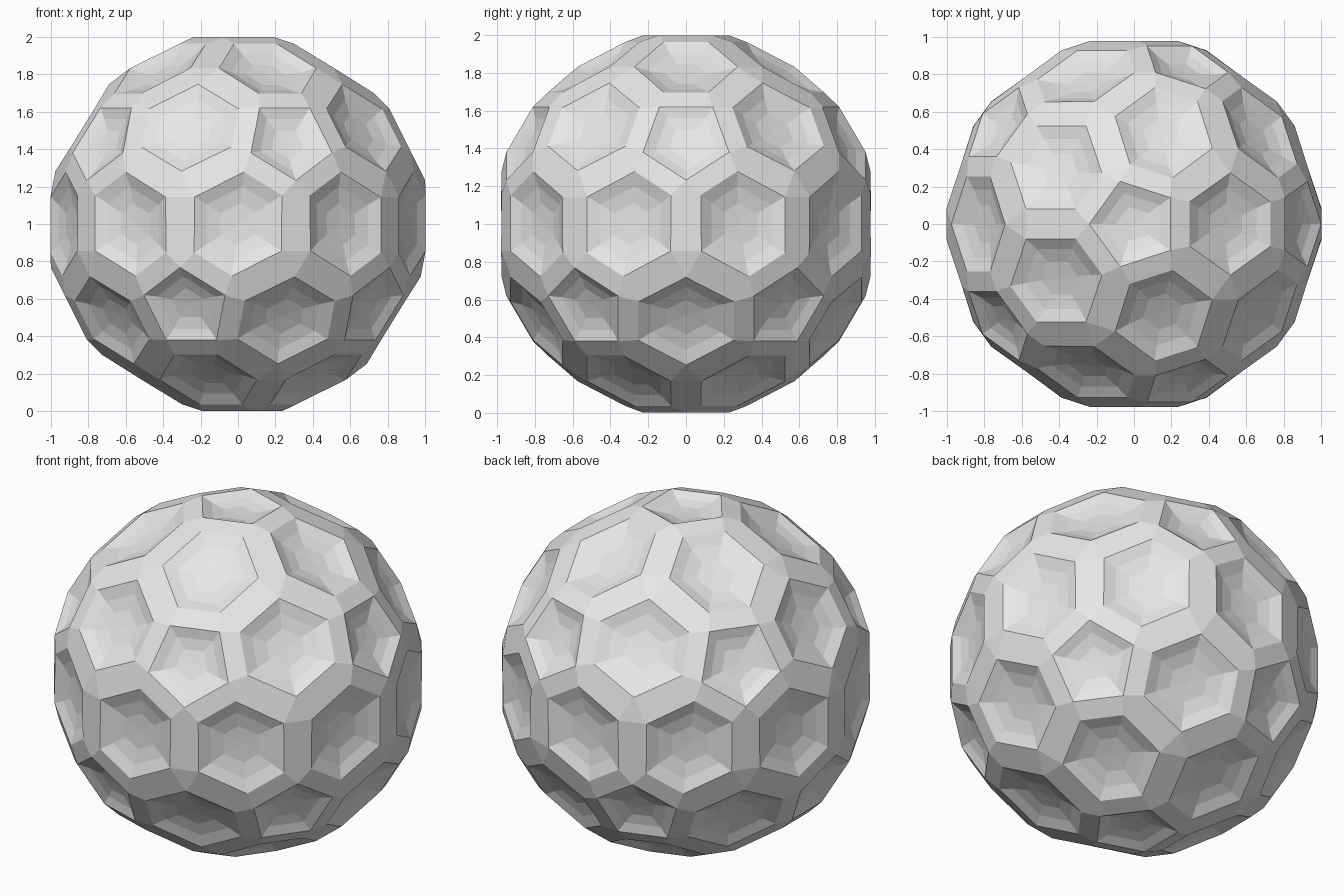
import bpy, bmesh
from math import sin, cos, radians, sqrt
from itertools import combinations
from mathutils import Vector

cube = bpy.data.objects.get("Cube")
if cube:
    bpy.data.objects.remove(cube)

# Material
grey = bpy.data.materials.new("light_grey")
grey.use_nodes = True
grey.diffuse_color = (0.8, 0.8, 0.8, 1)
grey.node_tree.nodes["Principled BSDF"].inputs["Base Color"].default_value = (0.8, 0.8, 0.8, 1)

# Icosahedron directions, one on the vertical axis
ring = [Vector((2 * cos(radians(72 * k)), 2 * sin(radians(72 * k)), 1)) / sqrt(5) for k in range(5)]
upper = [Vector((0, 0, 1))] + ring
axes = upper + [-v for v in upper]


def near(a, b):
    return a.dot(b) > 0.4


def swing(m, toward, angle, radius):
    """Point at an angle away from direction m, on a sphere."""
    side = (toward - m * toward.dot(m)).normalized()
    return (m * cos(radians(angle)) + side * sin(radians(angle))) * radius


def sort_round(points, m):
    u = (points[0] - m * points[0].dot(m)).normalized()
    v = m.cross(u)
    return sorted(points, key=lambda p: Vector((p.dot(u), p.dot(v))).angle_signed(Vector((1, 0))))


# Dimple rims: a pentagon at each corner, a hexagon at each edge middle
cells = []
for m in axes:
    pairs = combinations([a for a in axes if a is not m and near(a, m)], 2)
    rim = [swing(m, a + b, 13.5, 1.027) for a, b in pairs if near(a, b)]
    cells.append((m, sort_round(rim, m)))
for a, b in combinations(axes, 2):
    if near(a, b):
        m = (a + b).normalized()
        u = (a - b).normalized()
        v = m.cross(u)
        rim = [swing(m, v * s, 15.6, 1.016) for s in (-1, 1)]
        rim += [swing(m, u * s * 14.5 + v * t * 6.8, 16, 1.016) for s in (-1, 1) for t in (-1, 1)]
        cells.append((m, sort_round(rim, m)))

# Ribs: the hull between the rims, opened at each dimple
bm = bmesh.new()
owner = {}
rims = []
for i, (m, rim) in enumerate(cells):
    loop = [bm.verts.new(p) for p in rim]
    rims.append(loop)
    owner.update({v: i for v in loop})
bmesh.ops.convex_hull(bm, input=bm.verts[:])
caps = [f for f in bm.faces if len({owner[v] for v in f.verts}) == 1]
bmesh.ops.delete(bm, geom=caps, context='FACES_ONLY')

# Dimples: shallow dishes stepping in from each rim
for (m, _), rim in zip(cells, rims):
    n = len(rim)
    middle = sum((v.co for v in rim), Vector()) / n
    last = rim
    for scale, depth in ((0.72, 0.026), (0.4, 0.042)):
        step = [bm.verts.new(middle + (v.co - middle) * scale - m * depth) for v in rim]
        for i in range(n):
            j = (i + 1) % n
            bm.faces.new((last[i], last[j], step[j], step[i]))
        last = step
    tip = bm.verts.new(middle - m * 0.045)
    for i in range(n):
        bm.faces.new((last[i], last[(i + 1) % n], tip))

loose = [e for e in bm.edges if not e.link_faces]
bmesh.ops.delete(bm, geom=loose, context='EDGES')
bmesh.ops.recalc_face_normals(bm, faces=bm.faces[:])
bmesh.ops.translate(bm, verts=bm.verts[:], vec=(0, 0, 1))

mesh = bpy.data.meshes.new("dimpled_ball")
bm.to_mesh(mesh)
bm.free()
mesh.materials.append(grey)
ball = bpy.data.objects.new("dimpled_ball", mesh)
bpy.context.collection.objects.link(ball)
